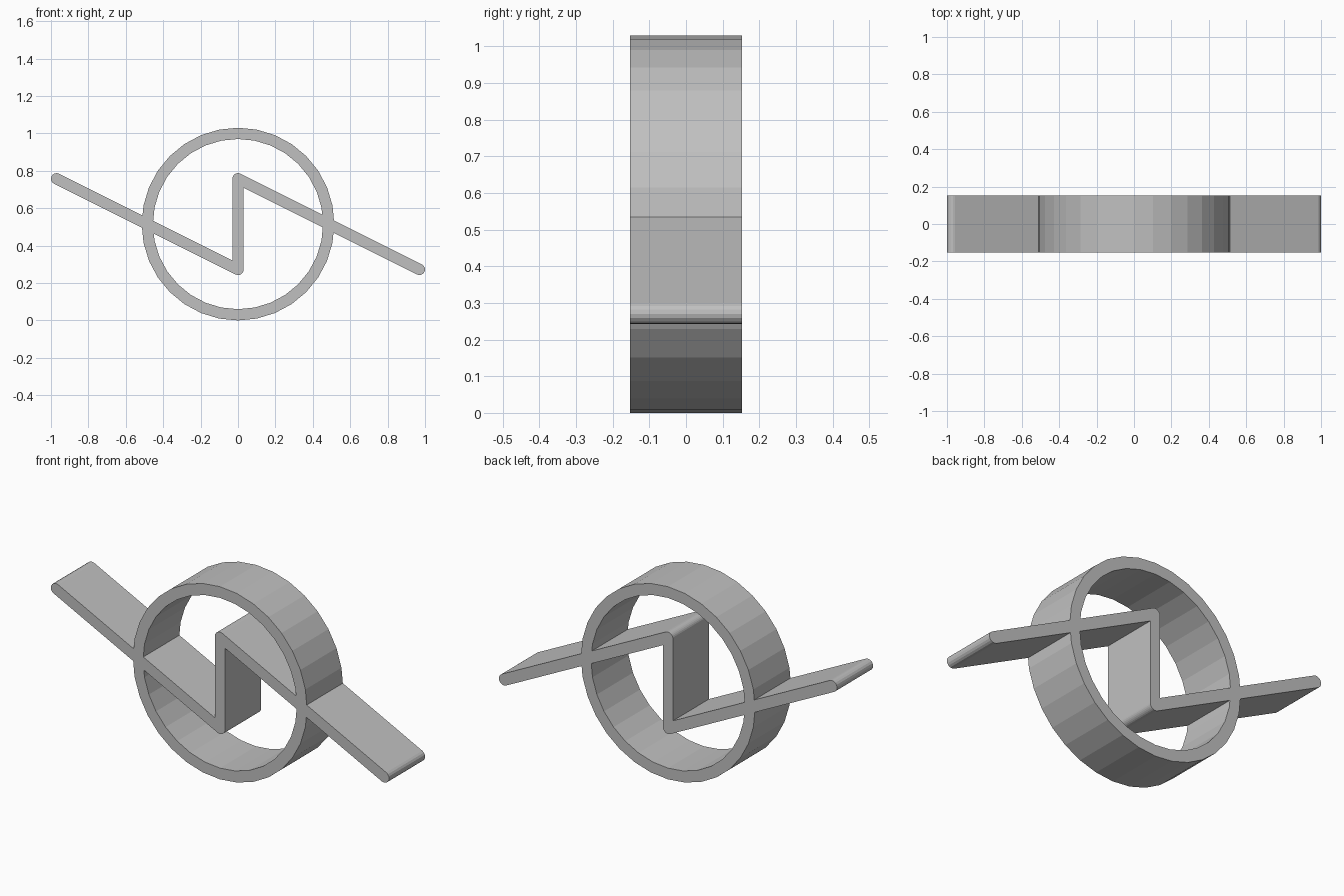
import bpy
import bmesh
from math import atan2, cos, pi, sin, sqrt
from mathutils import Vector

if "Cube" in bpy.data.objects:
    bpy.data.objects.remove(bpy.data.objects["Cube"])

DEPTH = 0.305
RADIUS = 0.485          # centreline of the ring
HALF = 0.03             # half the wall thickness
CENTRE_Z = RADIUS + HALF
SIDES = 32
CAP_STEPS = 8

grey = bpy.data.materials.new("light grey")
grey.use_nodes = True
colour = (0.53, 0.53, 0.53, 1)
grey.diffuse_color = colour
grey.node_tree.nodes["Principled BSDF"].inputs["Base Color"].default_value = colour


def make_object(name, bm):
    bmesh.ops.recalc_face_normals(bm, faces=bm.faces)
    mesh = bpy.data.meshes.new(name)
    bm.to_mesh(mesh)
    bm.free()
    mesh.materials.append(grey)
    obj = bpy.data.objects.new(name, mesh)
    bpy.context.collection.objects.link(obj)
    return obj


def extrude_depth(bm, faces):
    result = bmesh.ops.extrude_face_region(bm, geom=faces)
    verts = [g for g in result["geom"] if isinstance(g, bmesh.types.BMVert)]
    bmesh.ops.translate(bm, verts=verts, vec=(0, DEPTH, 0))


def thick_outline(path):
    """Outline of a polyline with round ends and round outer corners."""
    loop = path + path[-2:0:-1]
    outline = []
    for i, p in enumerate(loop):
        before = (p - loop[i - 1]).normalized()
        after = (loop[(i + 1) % len(loop)] - p).normalized()
        n1 = Vector((before.y, -before.x))
        n2 = Vector((after.y, -after.x))
        cross = before.x * after.y - before.y * after.x
        if cross < -1e-5:
            # inner corner
            outline.append(p + (n1 + n2) * HALF / (1 + n1.dot(n2)))
        else:
            # outer corner or end cap
            start = atan2(n1.y, n1.x)
            turn = atan2(cross, before.dot(after))
            turn = pi if abs(cross) <= 1e-5 else turn
            for k in range(CAP_STEPS + 1):
                a = start + turn * k / CAP_STEPS
                outline.append(p + HALF * Vector((cos(a), sin(a))))
    return outline


# Ring
bm = bmesh.new()
rims = []
for r in (RADIUS - HALF, RADIUS + HALF):
    rims.append([bm.verts.new((r * cos(2 * pi * i / SIDES), -DEPTH / 2,
                               CENTRE_Z + r * sin(2 * pi * i / SIDES)))
                 for i in range(SIDES)])
inner, outer = rims
faces = [bm.faces.new((inner[i - 1], outer[i - 1], outer[i], inner[i]))
         for i in range(SIDES)]
extrude_depth(bm, faces)
ring = make_object("ring", bm)

# Zigzag band
rise = RADIUS / 2
path = [Vector((x, CENTRE_Z + z)) for x, z in
        ((-2 * RADIUS, rise), (0, -rise), (0, rise), (2 * RADIUS, -rise))]
bm = bmesh.new()
face = bm.faces.new([bm.verts.new((p.x, -DEPTH / 2, p.y))
                     for p in thick_outline(path)])
extrude_depth(bm, [face])
band = make_object("zigzag_band", bm)

# Join the band into the ring as one solid
union = ring.modifiers.new("join_band", "BOOLEAN")
union.operation = "UNION"
union.solver = "EXACT"
union.object = band
bpy.context.view_layer.update()
joined = bpy.data.meshes.new_from_object(
    ring.evaluated_get(bpy.context.evaluated_depsgraph_get()))
ring.modifiers.clear()
ring.data = joined
ring.name = "ring_with_zigzag_band"
bpy.data.objects.remove(band)
